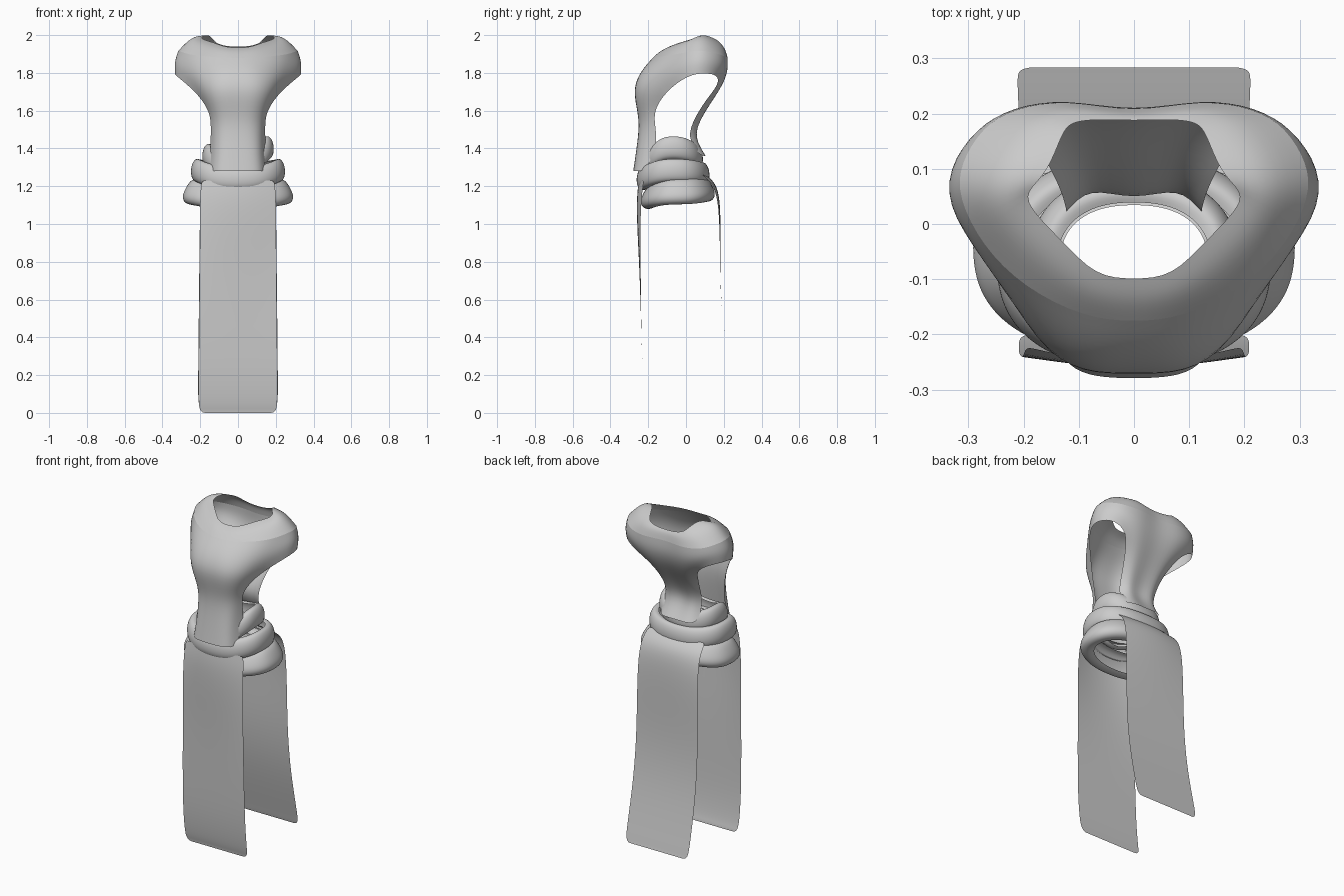
import bpy, bmesh
from math import sin, cos, pi


def finish(name, bm, mirror=False, levels=2):
    bmesh.ops.recalc_face_normals(bm, faces=bm.faces)
    me = bpy.data.meshes.new(name)
    bm.to_mesh(me)
    bm.free()
    for p in me.polygons:
        p.use_smooth = True
    ob = bpy.data.objects.new(name, me)
    bpy.context.collection.objects.link(ob)
    if mirror:
        m = ob.modifiers.new("mirror", "MIRROR")
        m.use_clip = True
    s = ob.modifiers.new("smooth", "SUBSURF")
    s.levels = s.render_levels = levels
    return ob


def sheet(name, columns, mirror=False, closed=False):
    """Skin neighbouring columns of points; columns may differ in length."""
    bm = bmesh.new()
    cols = [[bm.verts.new(p) for p in c] for c in columns]
    pairs = list(zip(cols, cols[1:]))
    if closed:
        pairs.append((cols[-1], cols[0]))
    for a, b in pairs:
        for i in range(min(len(a), len(b)) - 1):
            bm.faces.new((a[i], a[i + 1], b[i + 1], b[i]))
    return finish(name, bm, mirror)


# Shoulder seam, front centre round to back centre (right half)
seam = [(0, -.178, 1.88), (.09, -.17, 1.88), (.2, -.115, 1.89), (.275, -.04, 1.9),
        (.32, .05, 1.92), (.315, .11, 1.915), (.275, .175, 1.9), (.22, .21, 1.885),
        (.12, .227, 1.88), (0, .2, 1.88)]

# Yoke: neck opening and crest above the seam
neck = [(0, -.1, 1.932), (.07, -.096, 1.937), (.13, -.03, 1.962), (.208, .045, 1.982),
        (.175, .075, 2.0), (.15, .11, 2.0), (.13, .165, 1.975), (.115, .185, 1.957),
        (.07, .19, 1.942), (0, .187, 1.937)]
crest = [(0, -.14, 1.913), (.08, -.135, 1.92), (.165, -.07, 1.945), (.24, 0, 1.967),
         (.25, .06, 2.0), (.235, .12, 1.99), (.2, .17, 1.962), (.17, .2, 1.94),
         (.1, .212, 1.927), (0, .195, 1.92)]
sheet("shoulder_yoke", list(zip(neck, crest, seam)), mirror=True)

# Tunic body: front panel, short sleeves and back panel below the seam
drops = [
    [(0, -.24, 1.81), (0, -.278, 1.72), (0, -.262, 1.62), (0, -.247, 1.53),
     (0, -.262, 1.4), (0, -.28, 1.28)],
    [(.09, -.24, 1.81), (.1, -.282, 1.72), (.08, -.262, 1.62), (.07, -.243, 1.53),
     (.07, -.26, 1.4), (.07, -.278, 1.28)],
    [(.19, -.185, 1.8), (.185, -.225, 1.71), (.135, -.225, 1.61), (.12, -.21, 1.53),
     (.12, -.235, 1.4), (.12, -.26, 1.28)],
    [(.26, -.1, 1.8), (.22, -.11, 1.7), (.152, -.17, 1.6), (.142, -.165, 1.53),
     (.146, -.15, 1.42), (.145, -.21, 1.28)],
    [(.338, .02, 1.86), (.335, .01, 1.79)],
    [(.342, .1, 1.86), (.338, .1, 1.8)],
    [(.29, .178, 1.85), (.28, .17, 1.79)],
    [(.225, .215, 1.82), (.195, .175, 1.74), (.15, .1, 1.65), (.125, .045, 1.56),
     (.12, .005, 1.46), (.13, .07, 1.36)],
    [(.13, .23, 1.81), (.12, .2, 1.73), (.1, .14, 1.64), (.085, .085, 1.55),
     (.08, .055, 1.46), (.085, .11, 1.36)],
    [(0, .205, 1.81), (0, .18, 1.73), (0, .12, 1.64), (0, .06, 1.55),
     (0, .025, 1.46), (0, .1, 1.36)],
]
sheet("tunic_body", [[s] + d for s, d in zip(seam, drops)], mirror=True)


# Wrapped sash bands: rounded section swept round a squarish oval
def band(name, rx, y_front, y_back, z_front, z_side, z_back, section, tilt=0):
    n, cols = 28, []
    cy, ry = (y_front + y_back) / 2, (y_back - y_front) / 2
    for k in range(n):
        a = 2 * pi * k / n
        c, s = cos(a), sin(a)
        ux = abs(c) ** .85 * (1 if c > 0 else -1)
        uy = abs(s) ** .85 * (1 if s > 0 else -1)
        z = z_side + ((z_back if s > 0 else z_front) - z_side) * s * s + tilt * c
        cols.append([(ux * (rx + r), cy + uy * (ry + r), z + h) for r, h in section])
    sheet(name, cols, closed=True)


roll = [(-.05, .055), (-.025, .065), (-.004, .035), (.003, -.01),
        (-.005, -.05), (-.03, -.065), (-.055, -.055)]
flare = [(-.075, .07), (-.045, .065), (-.015, .02), (.004, -.025),
         (-.01, -.06), (-.045, -.07), (-.075, -.055)]
band("sash_upper", .19, -.235, .09, 1.31, 1.385, 1.35, roll, tilt=.02)
band("sash_middle", .25, -.262, .125, 1.24, 1.285, 1.265, roll)
band("sash_lower", .295, -.242, .155, 1.145, 1.17, 1.185, flare)


# Long hanging panels: (half width, y, z, forward bow) rows from the top
def hanging_panel(name, rows):
    cols = []
    for t in (-1, -.9, -.5, 0, .5, .9, 1):
        cols.append([(w * t, y + bow * (1 - t * t), z) for w, y, z, bow in rows])
    sheet(name, cols)


hanging_panel("front_hanging_panel", [
    (.195, -.222, 1.23, -.03), (.2, -.237, 1.14, -.027), (.202, -.242, .98, -.018),
    (.203, -.24, .75, -.006), (.207, -.237, .45, 0), (.209, -.23, .2, 0),
    (.209, -.212, .05, 0), (.203, -.202, .015, 0), (.185, -.2, 0, 0)])
hanging_panel("back_hanging_panel", [
    (.19, .085, 1.26, .025), (.195, .14, 1.215, .02), (.2, .17, 1.13, .012),
    (.203, .18, .95, .004), (.206, .18, .65, 0), (.209, .203, .4, 0),
    (.211, .25, .17, 0), (.211, .273, .07, 0), (.205, .28, .035, 0),
    (.19, .284, .02, 0)])
